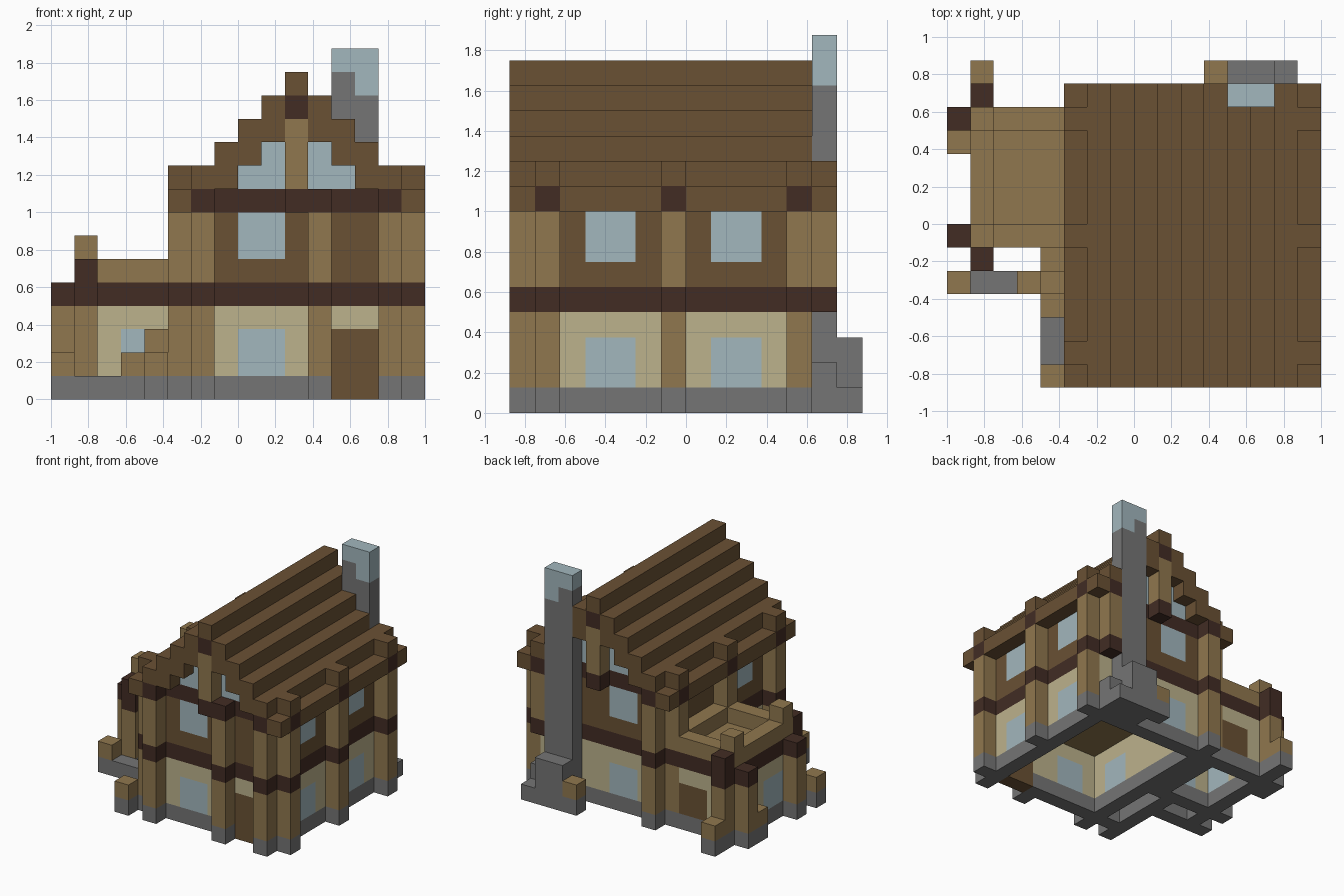
import bpy, bmesh
from mathutils import Vector

if "Cube" in bpy.data.objects:
    bpy.data.objects.remove(bpy.data.objects["Cube"])

U = 0.125   # edge of one building block


def material(name, rgb):
    lin = [((c / 255 + 0.055) / 1.055) ** 2.4 for c in rgb] + [1.0]
    m = bpy.data.materials.new(name)
    m.use_nodes = True
    m.diffuse_color = lin
    m.node_tree.nodes["Principled BSDF"].inputs["Base Color"].default_value = lin
    return m


TAN = material("tan wood", (144, 119, 78))
BROWN = material("brown planks", (106, 81, 52))
DARK = material("dark log", (66, 44, 36))
STONE = material("grey stone", (117, 117, 117))
CREAM = material("cream plaster", (188, 178, 140))
GLASS = material("pale blue", (162, 183, 189))

cells = {}   # block position -> part name
mats = {}    # part name -> material


def fill(part, mat, x, y, z):
    """Fill a box of blocks; later boxes replace earlier ones."""
    mats[part] = mat
    for i in range(*x):
        for j in range(*y):
            for k in range(*z):
                cells[i, j, k] = part


def ring(part, mat, x, y, z):
    """Four walls, one block thick."""
    for a in (x[0], x[1] - 1):
        fill(part, mat, (a, a + 1), y, z)
    for b in (y[0], y[1] - 1):
        fill(part, mat, x, (b, b + 1), z)


def post(part, x, y, top):
    """Timber post on a stone foot with dark logs at each storey."""
    at = ((x, x + 1), (y, y + 1))
    fill("foundation", STONE, *at, (0, 1))
    fill(part, TAN, *at, (1, top))
    for k in (4, 8):
        if k < top + 1:
            fill("log_ends", DARK, *at, (k, k + 1))


# Main house walls, storey by storey
HX, HY = (-2, 7), (-6, 5)
ring("foundation", STONE, HX, HY, (0, 1))
ring("lower_walls", CREAM, HX, HY, (1, 4))
ring("floor_beam", DARK, HX, HY, (4, 5))
ring("upper_walls", BROWN, HX, HY, (5, 8))
ring("top_beam", DARK, HX, HY, (8, 9))
fill("upper_floor", TAN, (-1, 6), (-5, 4), (4, 5))

# Side room with a balcony on top
SX, SY = (-7, -2), (-1, 5)
ring("foundation", STONE, SX, SY, (0, 1))
ring("lower_walls", CREAM, SX, SY, (1, 4))
ring("floor_beam", DARK, SX, SY, (4, 5))
fill("balcony_floor", TAN, (-6, -2), (0, 4), (4, 5))
ring("balcony_rail", TAN, SX, SY, (5, 6))
fill("upper_walls", BROWN, (-2, -1), HY, (5, 8))
for y, out in ((-1, -2), (4, 5)):
    fill("balcony_rail", TAN, (-7, -6), (y, y + 1), (5, 7))
    post("side_room_posts", -8, y, 4)
    post("side_room_posts", -7, out, 4)
    fill("log_ends", DARK, (-7, -6), (out, out + 1), (4, 6))

# Stepped roof, mirrored about the ridge
RY = (-7, 6)
for x, z0, z1 in ((-3, 8, 9), (-2, 9, 10), (-1, 9, 11), (0, 10, 12),
                  (1, 11, 13), (2, 12, 14)):
    for c in {x, 4 - x}:
        fill("roof", BROWN, (c, c + 1), RY, (z0, z1))

# Side posts carry log ends through the eaves, with a roof block above
for x in (-3, 7):
    for y in (-6, -1, 4):
        post("side_posts", x, y, 8)
        fill("roof", BROWN, (x, x + 1), (y, y + 1), (9, 10))

# Gable ends with windows and king posts
for wall, out in ((-6, -7), (4, 5)):
    wy, oy = (wall, wall + 1), (out, out + 1)
    for x in (-2, 6):
        post("end_posts", x, out, 8)
    fill("gable_windows", GLASS, (0, 5), wy, (9, 10))
    fill("gable_windows", GLASS, (1, 4), wy, (10, 11))
    fill("king_posts", TAN, (2, 3), wy, (9, 12))
    fill("king_posts", TAN, (2, 3), oy, (9, 12))
    fill("log_ends", DARK, (2, 3), oy, (12, 13))
    fill("log_ends", DARK, (2, 3), oy, (8, 9))
    for z in (1, 6):
        fill("windows", GLASS, (0, 2), wy, (z, z + 2))
post("end_posts", 3, -7, 8)

# Windows on the long sides and the side room
for y in (-4, 1):
    for z in (1, 6):
        fill("windows", GLASS, (6, 7), (y, y + 2), (z, z + 2))
for z in (1, 6):
    fill("windows", GLASS, (-2, -1), (-4, -2), (z, z + 2))
fill("windows", GLASS, (-5, -3), (-1, 0), (1, 3))
fill("windows", GLASS, (-7, -6), (0, 2), (1, 3))

# Doors
fill("front_door", BROWN, (4, 6), (-6, -5), (0, 3))
fill("side_room_door", BROWN, (-5, -3), (4, 5), (1, 3))

# Chimney with a pale stepped cap and a stone hearth at its foot
for x in range(6, 7):
    for z in range(1, 4):
        cells.pop((x, 5, z), None)
fill("chimney", STONE, (4, 6), (5, 6), (0, 14))
fill("chimney_cap", GLASS, (4, 6), (5, 6), (14, 15))
fill("chimney_cap", GLASS, (5, 6), (5, 6), (13, 14))
fill("hearth", STONE, (4, 6), (6, 7), (0, 3))
fill("hearth", STONE, (6, 7), (6, 7), (0, 1))
fill("hearth", STONE, (6, 7), (5, 6), (0, 2))

# Low garden wall with timber stubs
fill("garden_wall", STONE, (-8, -3), (-3, -2), (0, 1))
fill("garden_wall", STONE, (-4, -3), (-7, -1), (0, 1))
fill("garden_stubs", TAN, (-4, -3), (-4, -1), (1, 2))
fill("garden_stubs", TAN, (-4, -3), (-3, -2), (2, 3))
for x, y in ((-8, -3), (-5, -3), (-4, -7), (-7, 6), (-8, 3), (3, 6)):
    fill("garden_wall", STONE, (x, x + 1), (y, y + 1), (0, 1))
    fill("garden_stubs", TAN, (x, x + 1), (y, y + 1), (1, 2))


# Turn each part into a mesh of its exposed faces
def build(part):
    bm = bmesh.new()
    for pos, owner in cells.items():
        if owner != part:
            continue
        centre = Vector(pos) + Vector((0.5, 0.5, 0.5))
        for axis in range(3):
            for sign in (-1, 1):
                n = Vector((0, 0, 0))
                n[axis] = sign
                if tuple(int(c) for c in Vector(pos) + n) in cells:
                    continue
                a = Vector((0, 0, 0))
                a[(axis + 1) % 3] = 0.5
                b = n.cross(a)
                quad = (a + b, b - a, -a - b, a - b)
                bm.faces.new([bm.verts.new((centre + n / 2 + q) * U) for q in quad])
    bmesh.ops.remove_doubles(bm, verts=bm.verts[:], dist=0.001)
    bmesh.ops.dissolve_limit(bm, angle_limit=0.01, verts=bm.verts[:], edges=bm.edges[:])
    mesh = bpy.data.meshes.new(part)
    bm.to_mesh(mesh)
    bm.free()
    mesh.materials.append(mats[part])
    bpy.context.scene.collection.objects.link(bpy.data.objects.new(part, mesh))


for name in mats:
    build(name)
